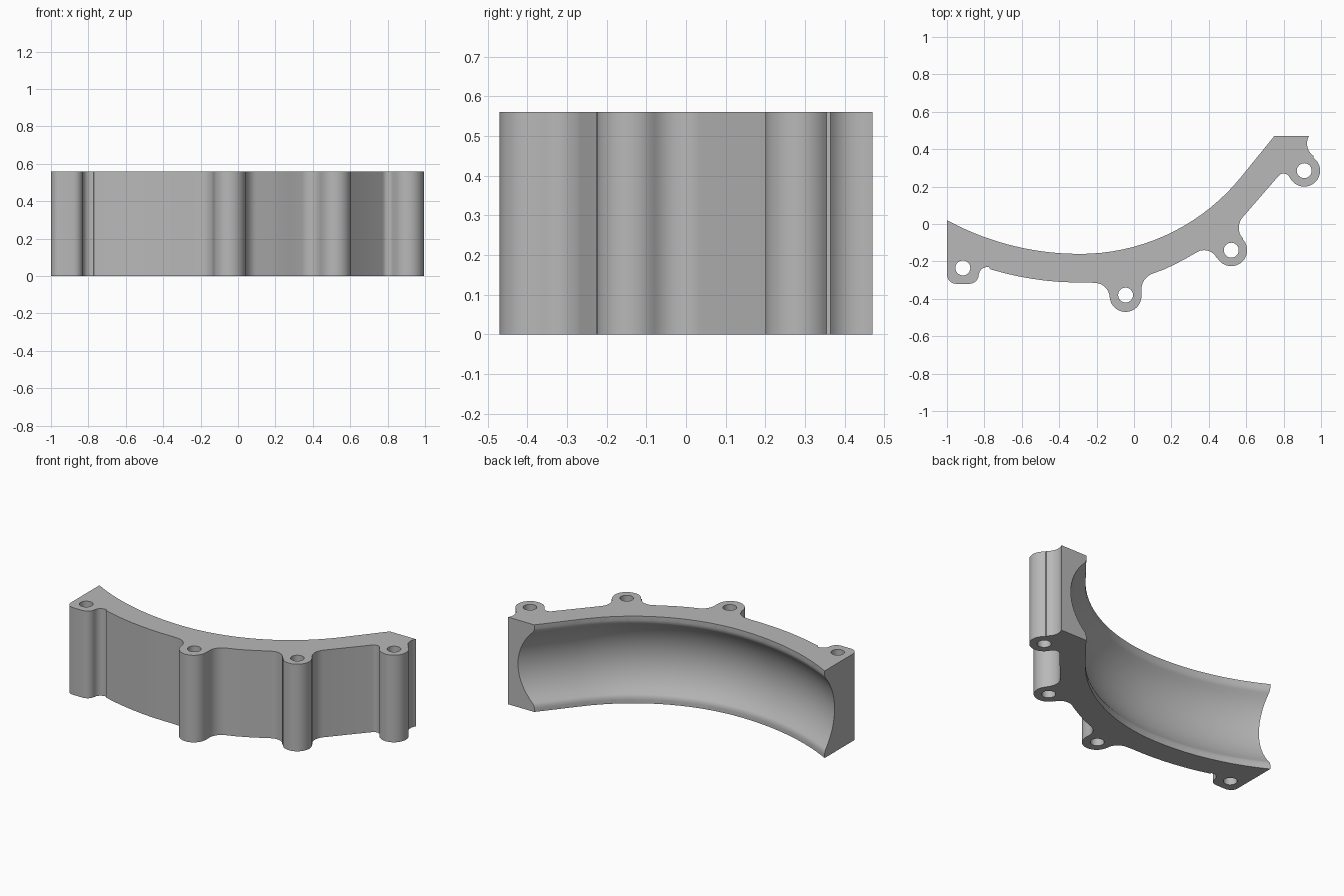
import bpy, bmesh, math
from mathutils import Vector

if "Cube" in bpy.data.objects:
    bpy.data.objects.remove(bpy.data.objects["Cube"])

H = 0.56          # bracket height
BOSSES = [(-0.915, -0.235), (-0.045, -0.38), (0.52, -0.14), (0.91, 0.285)]


def arc(cx, cy, r, a0, a1, step=9):
    n = max(2, math.ceil(abs(a1 - a0) / step))
    angs = [math.radians(a0 + (a1 - a0) * i / n) for i in range(n + 1)]
    return [(cx + r * math.cos(a), cy + r * math.sin(a)) for a in angs]


def to_object(name, bm):
    bmesh.ops.recalc_face_normals(bm, faces=bm.faces)
    me = bpy.data.meshes.new(name)
    bm.to_mesh(me)
    bm.free()
    ob = bpy.data.objects.new(name, me)
    bpy.context.collection.objects.link(ob)
    return ob


def loft(name, rings):
    """Closed solid through a list of equal-length closed rings."""
    bm = bmesh.new()
    vs = [[bm.verts.new(p) for p in ring] for ring in rings]
    n = len(vs[0])
    for a, b in zip(vs, vs[1:]):
        for i in range(n):
            j = (i + 1) % n
            bm.faces.new((a[i], a[j], b[j], b[i]))
    bm.faces.new(vs[0][::-1])
    bm.faces.new(vs[-1])
    return to_object(name, bm)


def prism(name, pts, z0, z1):
    return loft(name, [[(x, y, z) for x, y in pts] for z in (z0, z1)])


# Inner curve, running from the right end to the left end
inner = [(0.75, 0.47)]
inner += arc(-0.29, 0.95, 1.11, -39, -90, 3)
inner += arc(-0.29, 1.33, 1.49, 270, 241.54, 3)[1:]

# Outer outline with bolt bosses and fillets, running left to right
outer = arc(-0.95, -0.27, 0.05, 180, 270, 15)         # left foot
outer += arc(-0.88, -0.27, 0.05, 270, 360, 15)
outer += arc(-0.785, -0.275, 0.045, 180, 75, 15)
outer += arc(-0.29, 1.33, 1.643, 253, 271.5, 3)       # long left wall
outer += arc(-0.21, -0.395, 0.08, 90, 0)
outer += arc(-0.045, -0.385, 0.085, 185, 355)         # middle boss
outer += arc(0.13, -0.35, 0.09, 190, 112)
outer += [(0.16, -0.243), (0.22, -0.215), (0.28, -0.183)]
outer += arc(0.375, -0.215, 0.075, 115, 25)
outer += arc(0.52, -0.14, 0.085, 208, 405)            # right boss
outer += arc(0.645, -0.02, 0.085, 225, 140)
outer += arc(0.80, 0.235, 0.035, 140, 20, 15)
outer += arc(0.91, 0.285, 0.085, 208, 415)            # end boss
outer += arc(1.005, 0.43, 0.08, 235, 150)

bracket = prism("curved_bracket", outer + inner, 0, H)

# Bolt hole cutters
cutters = [prism("bolt_hole_cutter", arc(x, y, 0.04, 0, 345, 15), -0.1, H + 0.1)
           for x, y in BOSSES]

# Groove cutter: rounded channel section swept along the inner curve
R, F, DEPTH = 0.36, 0.05, 0.09
cn = DEPTH - R
dz = math.sqrt((R + F) ** 2 - (F - cn) ** 2)
phi = math.degrees(math.atan2(dz, F - cn))
lower = arc(F, -dz, F, 180, 180 - phi, 8)             # lip fillet
lower[0] = (-0.001, lower[0][1])
section = [(-0.1, -dz)] + lower + arc(cn, 0, R, -phi, phi, 5)[1:-1]
section += [(n, -z) for n, z in reversed(lower)] + [(-0.1, dz)]

path = [Vector(p) for p in inner]
path.insert(0, path[0] + Vector((0.629, 0.777)) * 0.2)
path.append(path[-1] + Vector((-0.879, 0.477)) * 0.2)
rings = []
for i, p in enumerate(path):
    d = (path[min(i + 1, len(path) - 1)] - path[max(i - 1, 0)]).normalized()
    nrm = Vector((-d.y, d.x))
    rings.append([(p.x + nrm.x * n, p.y + nrm.y * n, H / 2 + z) for n, z in section])
cutters.append(loft("groove_cutter", rings))

# Cut the holes and the groove
bpy.context.view_layer.objects.active = bracket
for c in cutters:
    c.hide_render = True
    m = bracket.modifiers.new("cut", 'BOOLEAN')
    m.operation, m.solver, m.object = 'DIFFERENCE', 'EXACT', c
    bpy.ops.object.modifier_apply(modifier=m.name)
for c in cutters:
    bpy.data.objects.remove(c)

# Plain grey metal
grey = bpy.data.materials.new("grey_metal")
grey.diffuse_color = (0.48, 0.48, 0.48, 1)
grey.use_nodes = True
grey.node_tree.nodes["Principled BSDF"].inputs["Base Color"].default_value = grey.diffuse_color
bracket.data.materials.clear()
bracket.data.materials.append(grey)

bpy.ops.object.select_all(action='DESELECT')
bracket.select_set(True)
bpy.ops.object.shade_smooth_by_angle(angle=math.radians(30))
